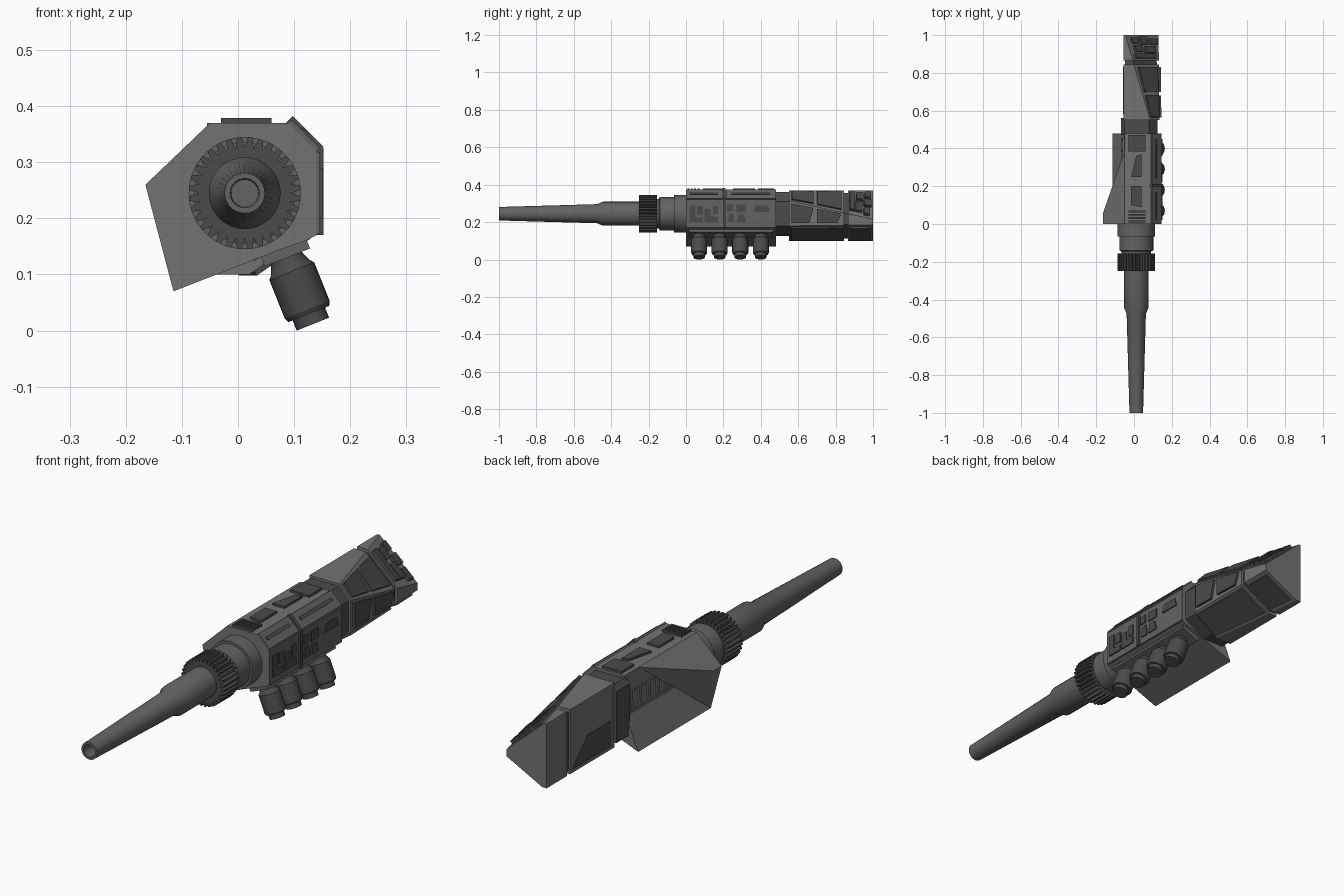
import bpy, bmesh, math
from mathutils import Vector

if "Cube" in bpy.data.objects:
    bpy.data.objects.remove(bpy.data.objects["Cube"])

def mat(name, v):
    m = bpy.data.materials.new(name)
    m.diffuse_color = (v, v, v, 1)
    m.use_nodes = True
    m.node_tree.nodes["Principled BSDF"].inputs["Base Color"].default_value = m.diffuse_color
    return m

LIGHT = mat("light grey hull", 0.17)
MID = mat("mid grey metal", 0.125)
DARK = mat("dark grey panels", 0.07)
AX, AZ = 0.012, 0.245

def finish(name, bm, m, smooth=False):
    bmesh.ops.recalc_face_normals(bm, faces=bm.faces)
    me = bpy.data.meshes.new(name)
    bm.to_mesh(me)
    bm.free()
    me.materials.append(m)
    ob = bpy.data.objects.new(name, me)
    bpy.context.collection.objects.link(ob)
    if smooth:
        bpy.context.view_layer.objects.active = ob
        ob.select_set(True)
        bpy.ops.object.shade_smooth_by_angle(angle=math.radians(25))
        ob.select_set(False)
    return ob

def hull(name, pts, m):
    bm = bmesh.new()
    for p in pts:
        bm.verts.new(p)
    r = bmesh.ops.convex_hull(bm, input=bm.verts[:])
    bmesh.ops.delete(bm, geom=[g for g in r["geom_interior"] if isinstance(g, bmesh.types.BMVert)], context='VERTS')
    bmesh.ops.dissolve_limit(bm, angle_limit=0.01, verts=bm.verts[:], edges=bm.edges[:])
    return finish(name, bm, m)

def lathe(name, prof, m, origin, axis, n=32):
    # revolve (distance along axis, radius) pairs round the axis
    rot = Vector(axis).to_track_quat('Z', 'Y').to_matrix()
    bm = bmesh.new()
    rings = []
    for s, r in prof:
        rings.append([bm.verts.new(Vector(origin) + rot @ Vector((r * math.cos(2 * math.pi * k / n),
                      r * math.sin(2 * math.pi * k / n), s))) for k in range(n)])
    for a, b in zip(rings, rings[1:]):
        for k in range(n):
            bm.faces.new((a[k], a[(k + 1) % n], b[(k + 1) % n], b[k]))
    bm.faces.new(rings[0])
    bm.faces.new(rings[-1])
    return finish(name, bm, m, True)

def plate(name, pts, m, th=0.009):
    # thin slab standing outward from a polygon on the hull
    pts = [Vector(p) for p in pts]
    c = sum(pts, Vector()) / len(pts)
    n = (pts[2] - pts[0]).cross(pts[-1] - pts[1]).normalized()
    if n.dot(c - Vector((0.0, c.y, 0.22))) < 0:
        n = -n
    bm = bmesh.new()
    lo = [bm.verts.new(p - n * 0.004) for p in pts]
    hi = [bm.verts.new(p + n * th) for p in pts]
    bm.faces.new(lo)
    bm.faces.new(hi)
    for k in range(len(pts)):
        j = (k + 1) % len(pts)
        bm.faces.new((lo[k], lo[j], hi[j], hi[k]))
    return finish(name, bm, m)

# barrel with hollow muzzle
lathe("barrel", [(-0.9, 0.024), (-1, 0.026), (-1, 0.036), (-0.475, 0.051), (-0.445, 0.064), (-0.2, 0.064)],
      MID, (AX, 0, AZ), (0, 1, 0), 32)
lathe("barrel_mount", [(-0.17, 0.078), (-0.145, 0.078), (-0.14, 0.09), (-0.065, 0.09), (-0.065, 0.1), (0.02, 0.1)],
      MID, (AX, 0, AZ), (0, 1, 0), 32)
lathe("gear_core", [(-0.243, 0.07), (-0.243, 0.083), (-0.16, 0.083), (-0.16, 0.07)], DARK, (AX, 0, AZ), (0, 1, 0), 32)

# toothed ring round the barrel
bm = bmesh.new()
N = 32
loop = []
for k in range(N):
    for off, r in ((0, 0.082), (0.3, 0.1), (0.7, 0.1)):
        a = 2 * math.pi * (k + off) / N
        loop.append((AX + r * math.cos(a), AZ + r * math.sin(a)))
fr = [bm.verts.new((x, -0.25, z)) for x, z in loop]
bk = [bm.verts.new((x, -0.155, z)) for x, z in loop]
bm.faces.new(fr)
bm.faces.new(bk)
for k in range(len(loop)):
    j = (k + 1) % len(loop)
    bm.faces.new((fr[k], fr[j], bk[j], bk[k]))
finish("toothed_ring", bm, DARK)

# main body, sloped lower left skirt, and the flared fin at its front left
def prism(name, section, m):
    hull(name, [(x, y, z) for y in (0, 0.48) for x, z in section], m)
prism("main_body", [(-0.05, 0.37), (0.09, 0.37), (0.14, 0.32), (0.14, 0.17), (0.12, 0.16), (-0.05, 0.1), (-0.06, 0.2)], LIGHT)
prism("left_skirt", [(-0.06, 0.2), (-0.115, 0.07), (0.118, 0.161), (0.05, 0.2)], LIGHT)
hull("front_fin", [(-0.05, 0, 0.37), (-0.05, 0.385, 0.37), (-0.165, 0, 0.26), (-0.165, 0.055, 0.26),
                   (-0.115, 0, 0.07), (0, 0, 0.2)], LIGHT)

# framed ladder on the left wall
def wall_rect(y0, y1, z0, z1):
    p = lambda y, z: (-0.06 + (z - 0.2) * 0.06, y, z)
    return [p(y0, z0), p(y1, z0), p(y1, z1), p(y0, z1)]
plate("ladder_rail_low", wall_rect(0.12, 0.455, 0.215, 0.222), LIGHT, 0.007)
plate("ladder_rail_high", wall_rect(0.12, 0.455, 0.295, 0.302), LIGHT, 0.007)
for k in range(6):
    y = 0.15 + 0.058 * k
    plate("ladder_rung", wall_rect(y, y + 0.015, 0.218, 0.3), LIGHT, 0.007)

# right side skin, chamfer skin and rib
def side(y0, y1, z0, z1, x=0.14, sk=0):
    return [(x, y0, z0), (x, y1, z0), (x, y1 - sk, z1), (x, y0 + sk, z1)]
def cham(y0, y1, t0, t1, off=0.0):
    p = lambda y, t: (0.09 + 0.05 * t + off, y, 0.37 - 0.05 * t + off)
    return [p(y0, t0), p(y1, t0), p(y1, t1), p(y0, t1)]
for y0, y1 in ((0, 0.195), (0.213, 0.48)):
    plate("side_skin", side(y0, y1, 0.172, 0.318), MID, 0.006)
    plate("chamfer_skin", cham(y0, y1, 0.0, 1.0), MID, 0.008)
plate("side_rib", side(0.197, 0.211, 0.17, 0.325), DARK, 0.012)
plate("chamfer_rib", cham(0.197, 0.211, -0.05, 1.05), DARK, 0.014)
for y0, y1 in ((0.02, 0.17), (0.24, 0.45)):
    plate("chamfer_slot", cham(y0, y1, 0.35, 0.55, 0.006), DARK, 0.004)
for y0, y1, z0, z1, sk in ((0.02, 0.05, 0.2, 0.29, 0), (0.05, 0.09, 0.2, 0.225, 0), (0.06, 0.09, 0.24, 0.285, 0),
                           (0.1, 0.13, 0.2, 0.27, 0), (0.13, 0.17, 0.2, 0.23, 0), (0.145, 0.17, 0.24, 0.285, 0),
                           (0.22, 0.25, 0.26, 0.295, 0), (0.225, 0.26, 0.2, 0.245, 0.006), (0.27, 0.32, 0.255, 0.295, 0),
                           (0.27, 0.32, 0.2, 0.24, 0.01), (0.36, 0.45, 0.255, 0.29, 0.012)):
    plate("side_detail", side(y0, y1, z0, z1, 0.146, sk), DARK, 0.005)

# top panels and vents
T = 0.37
plate("top_panel_rear", [(-0.03, 0.385, T), (0.06, 0.385, T), (0.06, 0.47, T), (-0.03, 0.47, T)], DARK)
plate("top_panel_middle", [(-0.015, 0.25, T), (0.04, 0.25, T), (0.04, 0.37, T), (0.012, 0.36, T)], DARK)
plate("top_panel_front", [(-0.015, 0.1, T), (0.04, 0.09, T), (0.04, 0.2, T), (-0.015, 0.2, T)], DARK)
for k in range(4):
    y = 0.008 + 0.018 * k
    plate("top_vent", [(-0.03, y, T), (0.06, y, T), (0.06, y + 0.01, T), (-0.03, y + 0.01, T)], DARK)

# collar between body and rear section
hull("collar", [(x, y, z) for y in (0.47, 0.56) for x, z in
     ((-0.07, 0.34), (-0.05, 0.36), (0.08, 0.36), (0.125, 0.31), (0.125, 0.18), (0.03, 0.125), (-0.07, 0.125))], DARK)

# rear section: six-sided in front, nearly triangular at the back
S0 = [(-0.055, 0.37), (0.085, 0.37), (0.135, 0.315), (0.135, 0.18), (0.02, 0.1), (-0.055, 0.1)]
S1 = [(-0.055, 0.37), (-0.045, 0.37), (0.13, 0.215), (0.13, 0.185), (-0.035, 0.1), (-0.055, 0.1)]
def sec(y, i):
    t = (y - 0.55) / 0.45
    a, b = S0[i % 6], S1[i % 6]
    return Vector((a[0] + (b[0] - a[0]) * t, y, a[1] + (b[1] - a[1]) * t))
def face_pts(i, quad):
    return [sec(y, i).lerp(sec(y, i + 1), t) for y, t in quad]
def rect(y0, y1, t0, t1, sk=0):
    return [(y0, t0), (y1, t0), (y1 - sk, t1), (y0, t1)]
hull("rear_section", [sec(y, i) for y in (0.55, 0.845) for i in range(6)], LIGHT)
hull("tail_section", [sec(y, i) for y in (0.865, 1.0) for i in range(6)], LIGHT)
hull("tail_joint", [Vector((0.02 + (p.x - 0.02) * 0.9, p.y, 0.23 + (p.z - 0.23) * 0.9))
     for p in (sec(y, i) for y in (0.83, 0.88) for i in range(6))], DARK)

# rear section panels
for i, q in ((1, rect(0.565, 0.68, 0.12, 0.88)), (1, rect(0.70, 0.83, 0.12, 0.9)),
             (2, rect(0.565, 0.68, 0.1, 0.88, 0.02)), (2, rect(0.7, 0.83, 0.1, 0.85, 0.02)),
             (3, rect(0.56, 0.835, 0.08, 0.92)), (3, rect(0.88, 0.985, 0.1, 0.9))):
    plate("rear_panel", face_pts(i, q), DARK, 0.01)
plate("rear_left_panel", face_pts(5, rect(0.58, 0.83, 0.06, 0.45, 0.1)), DARK, 0.003)

# stepped details on the tail
for y0, y1, t0, t1 in ((0.875, 0.9, 0.1, 0.85), (0.91, 0.945, 0.15, 0.4), (0.905, 0.94, 0.5, 0.85),
                       (0.955, 0.985, 0.12, 0.3), (0.95, 0.99, 0.38, 0.6), (0.95, 0.98, 0.68, 0.92)):
    plate("tail_detail", face_pts(1, rect(y0, y1, t0, t1)), DARK, 0.015)

# pod rail and four tilted pods
d = Vector((0.37, 0, -0.93)).normalized()
u = Vector((0.93, 0, 0.37))
c0 = Vector((0.085, 0, 0.142))
hull("pod_rail", [c0 + u * a + d * b + Vector((0, y, 0)) for a in (-0.045, 0.042) for b in (-0.02, 0.012)
     for y in (0.015, 0.465)], MID)
for k in range(4):
    lathe("pod", [(-0.09, 0.03), (-0.062, 0.03), (-0.045, 0.037), (-0.038, 0.043), (0.036, 0.043), (0.044, 0.039),
                  (0.044, 0.031), (0.0635, 0.031)], DARK, (0.11, 0.07 + 0.11 * k, 0.0705), d, 20)
